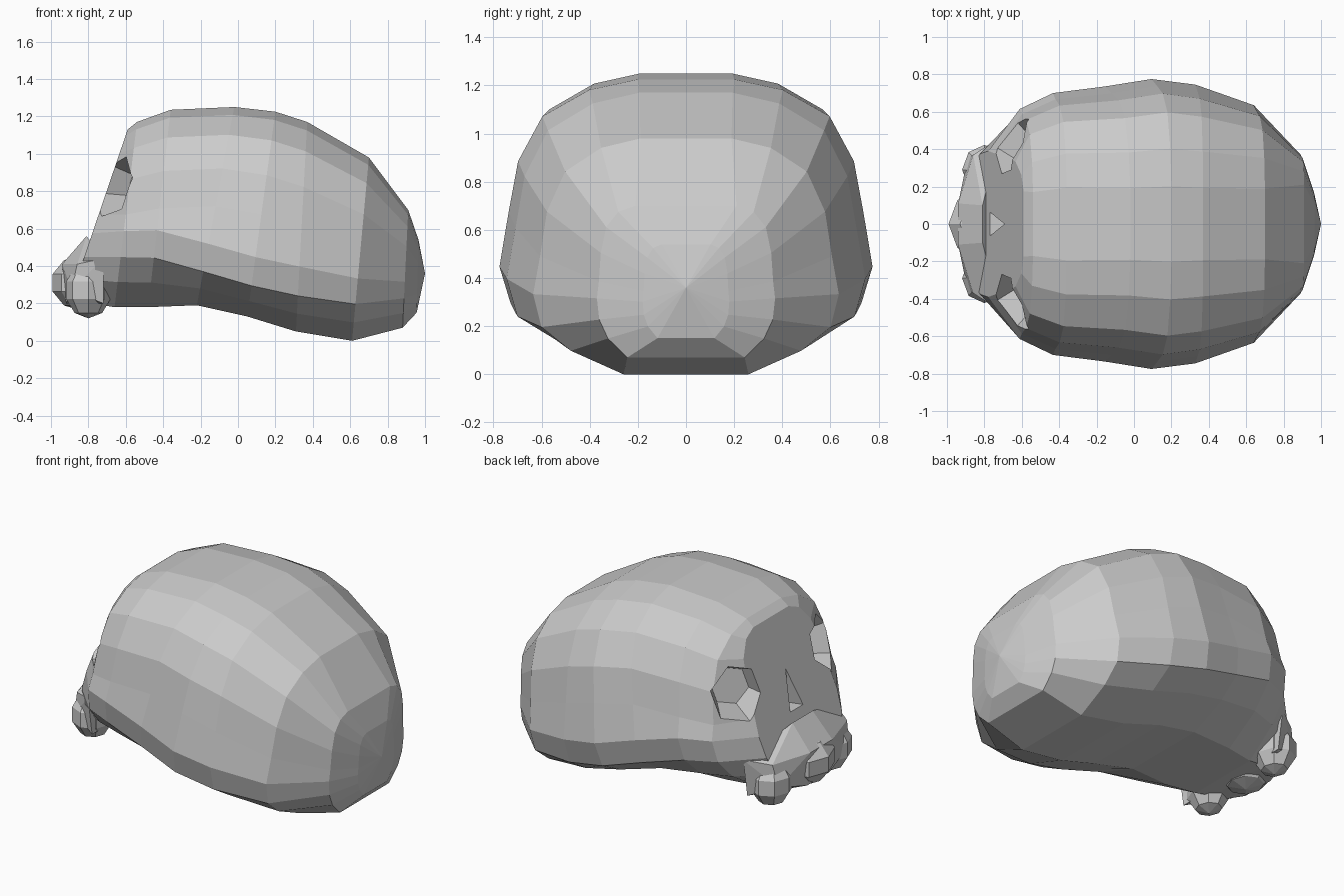
import bpy, bmesh
from mathutils import Vector, Matrix

if "Cube" in bpy.data.objects:
    bpy.data.objects.remove(bpy.data.objects["Cube"])


def make_object(name, bm):
    bmesh.ops.recalc_face_normals(bm, faces=bm.faces)
    mesh = bpy.data.meshes.new(name)
    bm.to_mesh(mesh)
    bm.free()
    obj = bpy.data.objects.new(name, mesh)
    bpy.context.collection.objects.link(obj)
    return obj


# Half cross-section: (height fraction, width fraction), top to bottom;
# c is the height fraction of the crease where the side turns under
def profile(c):
    return [(1, 0), (1, .26), (.96, .52), (.86, .77), (.69, .9), (.5, .95),
            (c + .14, 1), (c, .94), (c * .5, .73), (0, .37), (0, 0)]


# Tilted slices, face to back:
# top x, top z, bottom x, bottom z, half width, squareness, crease
SLICES = [(-.59, 1.13, -.90, .22, .39, .6, .25),
          (-.54, 1.17, -.66, .18, .615, .95, .27),
          (-.36, 1.235, -.48, .18, .70, .95, .25),
          (-.02, 1.25, -.22, .19, .735, 1, .17),
          (.2, 1.225, .05, .13, .775, 1, .15),
          (.37, 1.17, .31, .05, .745, 1, .17),
          (.70, .98, .61, 0, .635, .9, .2),
          (.91, .70, .88, .07, .37, .42, .25),
          (.965, .54, .955, .15, .18, .42, .25)]


def build_cranium():
    bm = bmesh.new()
    rings = []
    for xt, zt, xb, zb, w, p, c in SLICES:
        top, bottom = Vector((xt, 0, zt)), Vector((xb, 0, zb))
        half = [bottom.lerp(top, v) + Vector((0, w * f ** p, 0)) for v, f in profile(c)]
        other = [Vector((q.x, -q.y, q.z)) for q in reversed(half[1:-1])]
        rings.append([bm.verts.new(q) for q in half + other])
    n = len(rings[0])
    for a, b in zip(rings, rings[1:]):
        for i in range(n):
            j = (i + 1) % n
            bm.faces.new((a[i], a[j], b[j], b[i]))
    bm.faces.new(rings[0])
    apex = bm.verts.new((1, 0, .36))
    for i in range(n):
        bm.faces.new((rings[-1][i], rings[-1][(i + 1) % n], apex))
    return make_object("cranium", bm)


def cut_hole(target, name, center, direction, sides, r_in, r_out, depth, scale, spin=0):
    # Tapered cutter whose wide end faces along direction
    d = Vector(direction).normalized()
    side = Vector((0, 0, 1)).cross(d).normalized()
    up = d.cross(side)
    rot = Matrix((side, up, d)).transposed().to_4x4()
    bm = bmesh.new()
    bmesh.ops.create_cone(bm, cap_ends=True, segments=sides, radius1=r_in,
                          radius2=r_out, depth=depth,
                          matrix=Matrix.Rotation(spin, 4, 'Z'))
    bm.transform(Matrix.Translation(center) @ rot @ Matrix.Diagonal((*scale, 1, 1)))
    cutter = make_object(name, bm)
    cutter.hide_render = True
    cutter.display_type = 'WIRE'
    mod = target.modifiers.new(name, 'BOOLEAN')
    mod.operation = 'DIFFERENCE'
    mod.solver = 'EXACT'
    mod.object = cutter


def lump(name, center, size, segments=8, rings=5):
    bm = bmesh.new()
    bmesh.ops.create_uvsphere(bm, u_segments=segments, v_segments=rings, radius=1)
    bm.transform(Matrix.Translation(center) @ Matrix.Diagonal((*size, 1)))
    return make_object(name, bm)


def mirrored_hull(name, points):
    bm = bmesh.new()
    verts = [bm.verts.new((x, s * y, z)) for x, y, z in points for s in (1, -1)]
    bmesh.ops.convex_hull(bm, input=verts)
    return make_object(name, bm)


cranium = build_cranium()

# Eye sockets and nose opening
for s, label in ((1, "left"), (-1, "right")):
    cut_hole(cranium, f"eye_socket_cutter_{label}", (-.66, s * .42, .83),
             (-1, s * .75, .2), 6, .13, .25, .34, (.9, .9), .3 * s)
cut_hole(cranium, "nose_cutter", (-.75, 0, .68), (-1, 0, .35), 3, .08, .22, .22,
         (.5, 1.1))

# Upper jaw wedge with its front and side tooth lumps
mirrored_hull("upper_jaw", [(-.81, .10, .56), (-.94, .11, .41), (-.86, .37, .41),
                            (-.89, .35, .27), (-.92, .11, .2), (-.72, .42, .2),
                            (-.72, .46, .44)])
lump("front_teeth", (-.83, 0, .31), (.17, .19, .15))
for s, label in ((1, "left"), (-1, "right")):
    lump(f"side_teeth_{label}", (-.80, s * .29, .27), (.125, .14, .15))
